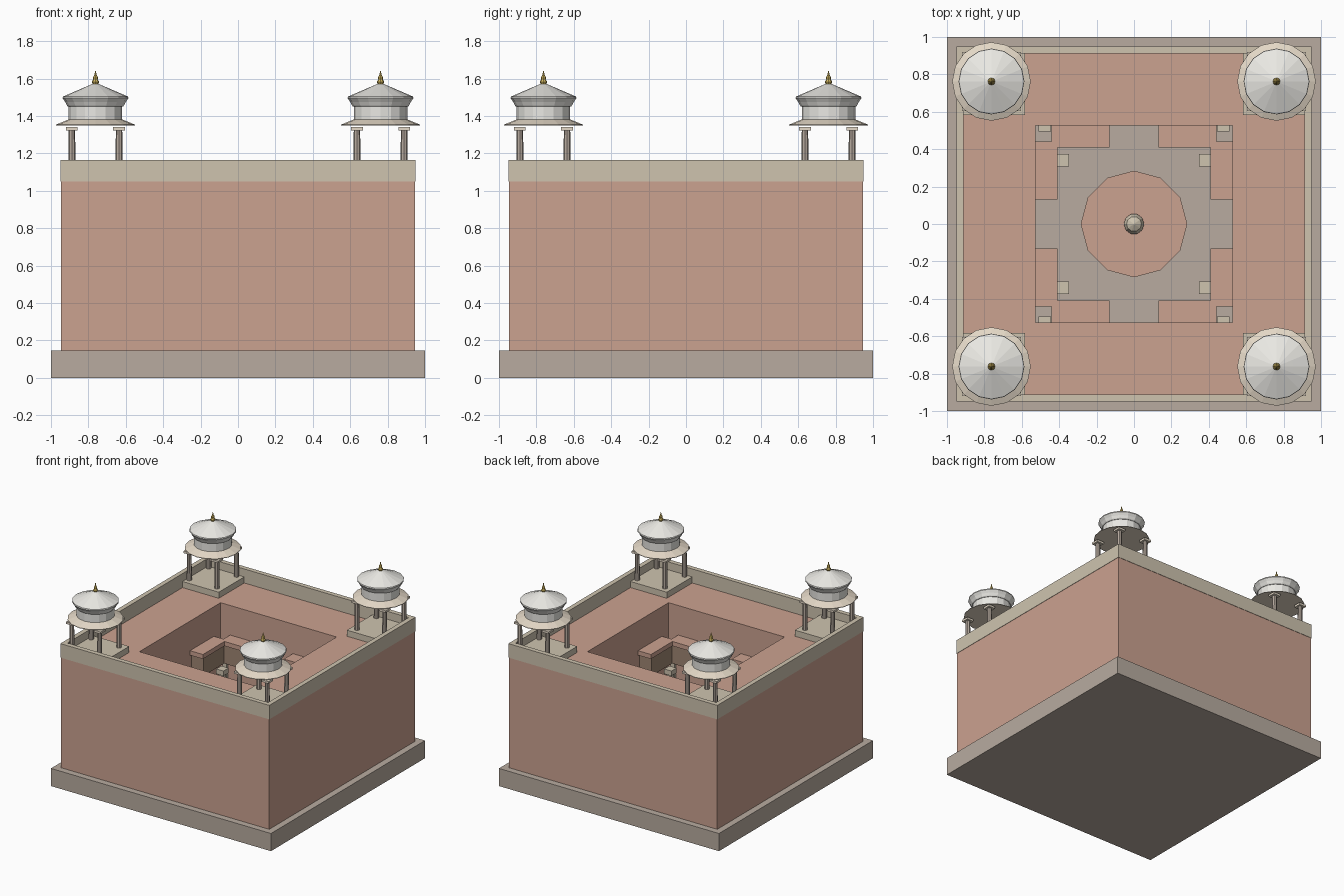
import bpy, bmesh, math

if "Cube" in bpy.data.objects:
    bpy.data.objects.remove(bpy.data.objects["Cube"])


def material(name, rgb):
    m = bpy.data.materials.new(name)
    m.diffuse_color = (*rgb, 1)
    m.use_nodes = True
    m.node_tree.nodes["Principled BSDF"].inputs["Base Color"].default_value = m.diffuse_color
    return m


RED = material("red_sandstone", (0.60, 0.36, 0.28))
STONE = material("plinth_stone", (0.48, 0.41, 0.35))
CREAM = material("cream_stone", (0.62, 0.55, 0.43))
EAVE = material("eave_stone", (0.78, 0.69, 0.57))
MARBLE = material("marble", (0.82, 0.81, 0.77))
WOOD = material("brown_bracket", (0.35, 0.24, 0.17))
GOLD = material("gold", (0.65, 0.48, 0.12))


def finish(name, bm, mat):
    bmesh.ops.recalc_face_normals(bm, faces=bm.faces)
    me = bpy.data.meshes.new(name)
    bm.to_mesh(me)
    bm.free()
    me.materials.append(mat)
    ob = bpy.data.objects.new(name, me)
    bpy.context.collection.objects.link(ob)
    return ob


def box(name, x0, x1, y0, y1, z0, z1, mat):
    bm = bmesh.new()
    bmesh.ops.create_cube(bm, size=1)
    for v in bm.verts:
        v.co = (x1 if v.co.x > 0 else x0, y1 if v.co.y > 0 else y0, z1 if v.co.z > 0 else z0)
    return finish(name, bm, mat)


def lathe(name, profile, sides, mat, cx=0, cy=0, ring=False, turn=0.0):
    """Revolve (radius, z) points; ring=True closes the profile into a tube."""
    bm = bmesh.new()
    loops = [[bm.verts.new((cx + r * math.cos(turn + math.tau * i / sides),
                            cy + r * math.sin(turn + math.tau * i / sides), z))
              for i in range(sides)] for r, z in profile]
    pairs = list(zip(loops, loops[1:]))
    if ring:
        pairs.append((loops[-1], loops[0]))
    else:
        bm.faces.new(loops[0])
        bm.faces.new(loops[-1])
    for a, b in pairs:
        for i in range(sides):
            j = (i + 1) % sides
            bm.faces.new((a[i], a[j], b[j], b[i]))
    return finish(name, bm, mat)


def square_ring(name, inner, outer, z0, z1, mat):
    s = math.sqrt(2)
    pts = [(inner * s, z0), (outer * s, z0), (outer * s, z1), (inner * s, z1)]
    return lathe(name, pts, 4, mat, ring=True, turn=math.pi / 4)


def corner_box(name, sx, sy, x0, x1, y0, y1, z0, z1, mat):
    xs, ys = sorted((sx * x0, sx * x1)), sorted((sy * y0, sy * y1))
    return box(name, *xs, *ys, z0, z1, mat)


# Plinth, hollow main block and parapet
box("plinth", -1, 1, -1, 1, 0, 0.145, STONE)
square_ring("main_walls", 0.527, 0.947, 0.145, 1.05, RED)
square_ring("parapet", 0.912, 0.95, 1.05, 1.165, CREAM)

# Central pillar carrying a twelve-sided platform
lathe("central_pillar", [(0.09, 0.145), (0.09, 0.2), (0.06, 0.22), (0.06, 0.38),
                         (0.11, 0.42), (0.25, 0.53)], 12, STONE)
lathe("pillar_platform", [(0.285, 0.53), (0.285, 0.57)], 12, RED)
lathe("platform_knob", [(0.04, 0.57), (0.055, 0.6), (0.04, 0.635), (0.004, 0.655)], 10, CREAM)

for sx in (-1, 1):
    for sy in (-1, 1):
        # Gallery slabs on brackets around each inner corner
        corner_box("gallery_slab_side", sx, sy, 0.41, 0.53, 0.13, 0.44, 0.77, 0.807, RED)
        corner_box("gallery_slab_end", sx, sy, 0.13, 0.44, 0.41, 0.53, 0.77, 0.807, RED)
        corner_box("gallery_bracket_side", sx, sy, 0.42, 0.53, 0.15, 0.43, 0.62, 0.77, WOOD)
        corner_box("gallery_bracket_end", sx, sy, 0.15, 0.43, 0.42, 0.53, 0.62, 0.77, WOOD)

        # Inner corner posts with square caps
        for px, py in ((0.38, 0.34), (0.478, 0.528)):
            corner_box("inner_post", sx, sy, px - 0.02, px + 0.02, py - 0.02, py + 0.02,
                       0.145, 0.58, CREAM)
            corner_box("inner_post_cap", sx, sy, px - 0.033, px + 0.033, py - 0.033, py + 0.033,
                       0.58, 0.62, CREAM)

        # Roof kiosk: base, four columns, eave, drum, dome and finial
        cx, cy = sx * 0.762, sy * 0.762
        corner_box("kiosk_base", sx, sy, 0.582, 0.93, 0.582, 0.93, 1.05, 1.10, CREAM)
        for dx in (-0.126, 0.126):
            for dy in (-0.126, 0.126):
                x, y = cx + dx, cy + dy
                lathe("kiosk_column", [(0.02, 1.1), (0.017, 1.325)], 8, STONE, x, y)
                box("column_cap", x - 0.031, x + 0.031, y - 0.031, y + 0.031, 1.323, 1.34, EAVE)
        lathe("kiosk_eave", [(0.21, 1.35), (0.21, 1.354), (0.142, 1.382)], 16, EAVE, cx, cy)
        lathe("kiosk_drum", [(0.143, 1.38), (0.143, 1.45)], 16, MARBLE, cx, cy)
        lathe("kiosk_dome", [(0.147, 1.45), (0.153, 1.457), (0.162, 1.475), (0.176, 1.495), (0.174, 1.504),
                             (0.09, 1.54), (0.015, 1.572)], 16, MARBLE, cx, cy)
        lathe("kiosk_finial", [(0.012, 1.565), (0.02, 1.582), (0.012, 1.596), (0.013, 1.607),
                               (0.006, 1.62), (0.002, 1.64)], 8, GOLD, cx, cy)
